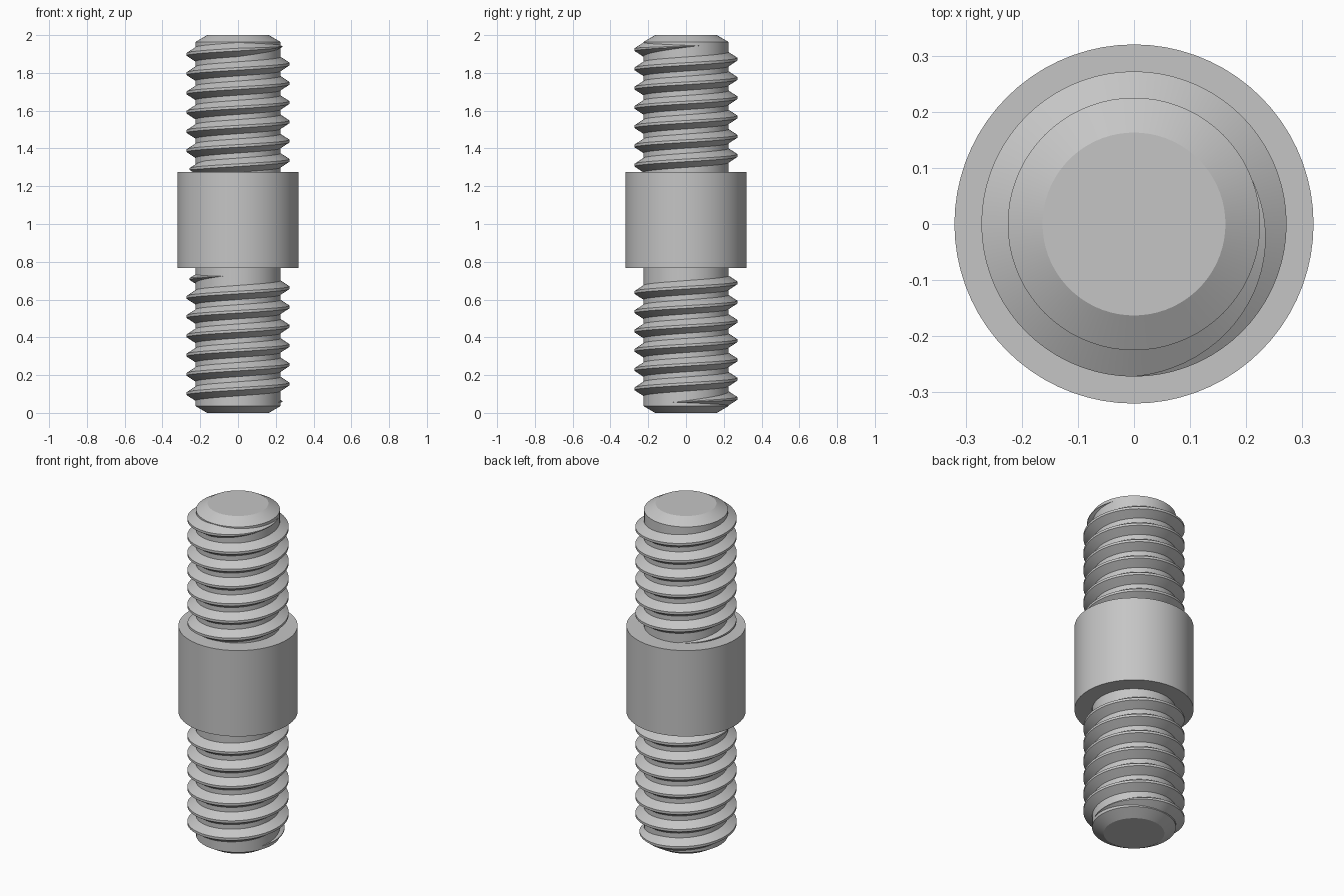
import bpy, bmesh, math
from mathutils import Matrix

cube = bpy.data.objects.get("Cube")
if cube:
    bpy.data.objects.remove(cube, do_unlink=True)

CORE_R, CREST_R, COLLAR_R = 0.225, 0.272, 0.32
PITCH, START_Z = 0.102, 0.153
STEPS = 72          # segments per full turn

steel = bpy.data.materials.new("grey steel")
steel.use_nodes = True
colour = (0.56, 0.56, 0.56, 1)
steel.diffuse_color = colour
bsdf = steel.node_tree.nodes["Principled BSDF"]
bsdf.inputs["Base Color"].default_value = colour
bsdf.inputs["Roughness"].default_value = 0.5


def finish(bm, name):
    """Turn a bmesh into a smooth object with sharp machined edges."""
    bmesh.ops.recalc_face_normals(bm, faces=bm.faces)
    mesh = bpy.data.meshes.new(name)
    bm.to_mesh(mesh)
    bm.free()
    mesh.materials.append(steel)
    obj = bpy.data.objects.new(name, mesh)
    bpy.context.collection.objects.link(obj)
    bpy.ops.object.select_all(action='DESELECT')
    obj.select_set(True)
    bpy.context.view_layer.objects.active = obj
    bpy.ops.object.shade_smooth_by_angle(angle=math.radians(25))


def skin(bm, rings):
    """Bridge neighbouring rings with quads and cap both ends."""
    for a, b in zip(rings, rings[1:]):
        for i in range(len(a)):
            j = (i + 1) % len(a)
            bm.faces.new((a[i], a[j], b[j], b[i]))
    bm.faces.new(rings[0][::-1])
    bm.faces.new(rings[-1])


def turned(name, profile):
    """Solid of revolution from (radius, height) pairs."""
    bm = bmesh.new()
    rings = []
    for r, z in profile:
        rings.append([bm.verts.new((r * math.cos(math.tau * i / STEPS),
                                    r * math.sin(math.tau * i / STEPS), z))
                      for i in range(STEPS)])
    skin(bm, rings)
    finish(bm, name)


def thread(name, flip):
    """Right-handed ridge that fades into the core at both ends."""
    bm = bmesh.new()
    first, last, fade = -380, 2050, 110
    rings = []
    for deg in range(first, last + 1, 5):
        a = math.radians(deg)
        low_t = max(0, 1 - (deg - first) / fade)
        high_t = max(0, 1 - (last - deg) / fade)
        size = max(0.01, 1 - low_t - high_t)
        z = START_Z + PITCH * deg / 360 + 0.01 * (low_t - high_t)
        crest = CORE_R + (CREST_R - CORE_R) * size
        base, tip = 0.04 * size, 0.007 * size
        section = [(CORE_R - 0.004, -base), (crest, -tip),
                   (crest, tip), (CORE_R - 0.004, base)]
        rings.append([bm.verts.new((r * math.cos(a), r * math.sin(a), z + dz))
                      for r, dz in section])
    skin(bm, rings)
    if flip:
        # Half turn about the x axis through the middle of the part
        turn = Matrix.Translation((0, 0, 2)) @ Matrix.Rotation(math.pi, 4, 'X')
        bmesh.ops.transform(bm, matrix=turn, verts=bm.verts)
    finish(bm, name)


# Chamfered rod running the full length
turned("core_rod", [(0.163, 0), (CORE_R, 0.036), (CORE_R, 1.964), (0.163, 2)])

# Plain collar in the middle
turned("middle_collar", [(COLLAR_R, 0.767), (COLLAR_R, 1.276)])

# Matching threads on both ends
thread("lower_thread", False)
thread("upper_thread", True)
